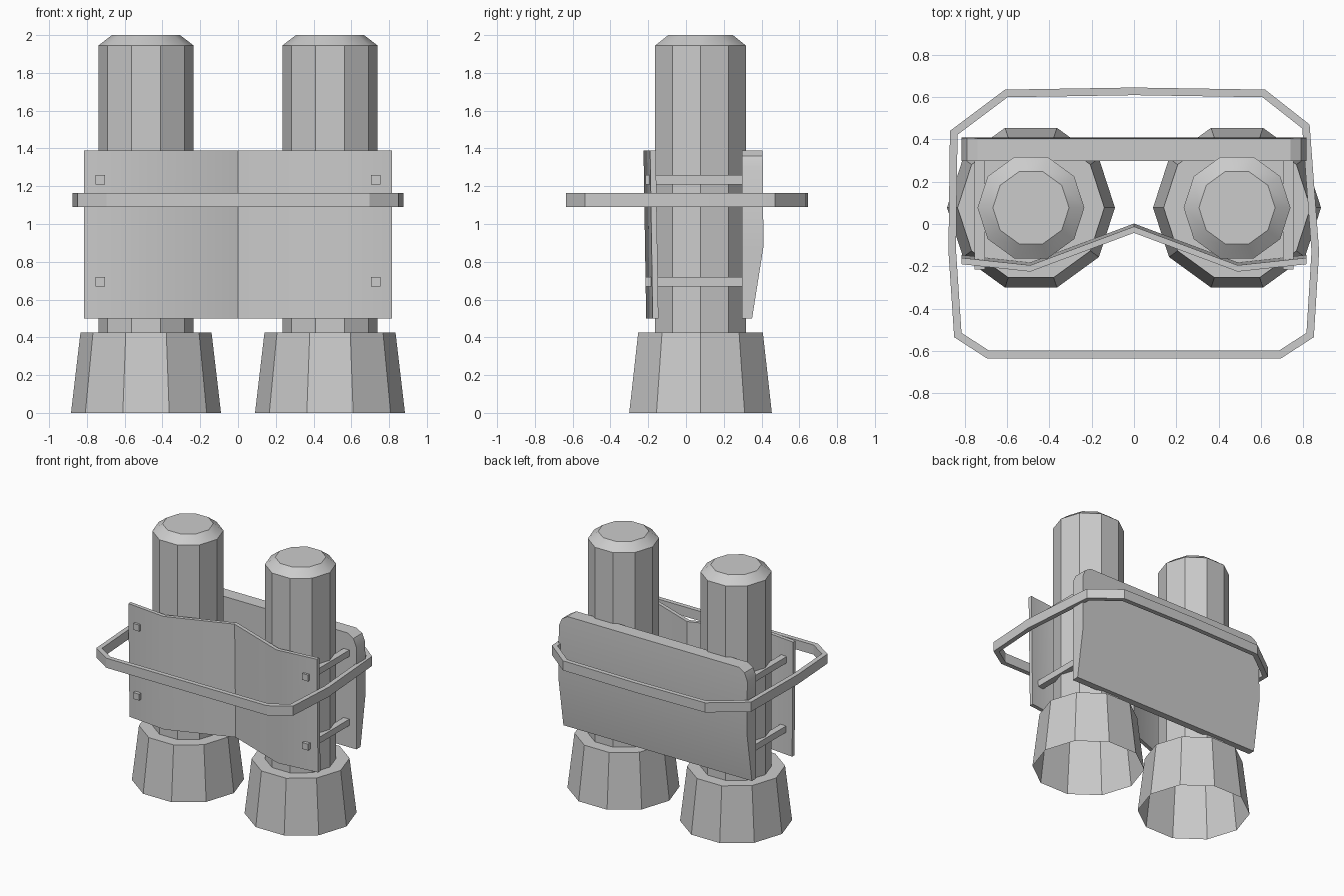
import bpy, bmesh, math
from mathutils import Vector

if "Cube" in bpy.data.objects:
    bpy.data.objects.remove(bpy.data.objects["Cube"])


def make(name, verts, faces, fix=True):
    me = bpy.data.meshes.new(name)
    me.from_pydata(verts, [], faces)
    if fix:
        bm = bmesh.new()
        bm.from_mesh(me)
        bmesh.ops.recalc_face_normals(bm, faces=bm.faces)
        bm.to_mesh(me)
        bm.free()
    ob = bpy.data.objects.new(name, me)
    bpy.context.collection.objects.link(ob)
    return ob


def loft(name, rings, cap_start=True, cap_end=True, loop=False, fix=True):
    """Skin a list of closed rings that all have the same point count."""
    n = len(rings[0])
    verts = [tuple(p) for r in rings for p in r]
    m = len(rings)
    faces = []
    for k in range(m if loop else m - 1):
        a, b = k * n, ((k + 1) % m) * n
        faces += [(a + i, a + (i + 1) % n, b + (i + 1) % n, b + i) for i in range(n)]
    if not loop:
        if cap_start:
            faces.append(tuple(reversed(range(n))))
        if cap_end:
            faces.append(tuple(range((m - 1) * n, m * n)))
    return make(name, verts, faces, fix)


# Ten-sided thruster tanks with open flared nozzles
profile = [(0.397, 0), (0.347, 0.425), (0.2525, 0.425), (0.2525, 1.945), (0.18, 2.0)]
for side, cx in (("left", -0.487), ("right", 0.487)):
    rings = [[(cx + r * math.cos(i * math.tau / 10), 0.077 + r * math.sin(i * math.tau / 10), z)
              for i in range(10)] for r, z in profile]
    loft(side + "_thruster", rings, cap_start=False, fix=False)

# Bent front plate, leaning slightly forward at the top
half = [(0, -0.035), (0.49, -0.218), (0.815, -0.183)]
line = [(-x, y) for x, y in reversed(half[1:])] + half
rings = []
for z, lean in ((0.5, 0.007), (1.39, -0.007)):
    rings.append([(x, y + lean, z) for x, y in line]
                 + [(x, y + 0.03 + lean, z) for x, y in reversed(line)])
loft("front_plate", rings)

# Back plate: rounded upper corners, thinner toward the bottom
stations = [(0.5, 0.815, 0.35), (0.88, 0.815, 0.41), (1.30, 0.815, 0.407),
            (1.36, 0.79, 0.406), (1.39, 0.74, 0.405)]
loft("back_plate", [[(-w, 0.297, z), (w, 0.297, z), (w, d, z), (-w, d, z)]
                    for z, w, d in stations])

# Square rods joining the two plates
for side, x in (("left", -0.73), ("right", 0.73)):
    for level, z in (("lower", 0.695), ("upper", 1.235)):
        sq = [(-0.025, -0.025), (0.025, -0.025), (0.025, 0.025), (-0.025, 0.025)]
        loft(f"{side}_{level}_rod", [[(x + a, y, z + b) for a, b in sq] for y in (-0.215, 0.31)])

# Flat strap hoop around everything, mitred at its corners
path = [(-0.61, 0.635), (-0.87, 0.44), (-0.877, -0.13), (-0.85, -0.535), (-0.695, -0.635),
        (0.695, -0.635), (0.85, -0.535), (0.875, -0.13), (0.83, 0.47), (0.62, 0.635), (0, 0.645)]
pts = [Vector(p) for p in path]
sections = []
for i, p in enumerate(pts):
    d1 = (p - pts[i - 1]).normalized()
    d2 = (pts[(i + 1) % len(pts)] - p).normalized()
    n1, n2 = Vector((-d1.y, d1.x)), Vector((-d2.y, d2.x))
    q = p + (n1 + n2) * (0.036 / (1 + n1.dot(n2)))
    sections.append([(p.x, p.y, 1.09), (p.x, p.y, 1.165), (q.x, q.y, 1.165), (q.x, q.y, 1.09)])
loft("strap_hoop", sections, loop=True)

# Soft shading that keeps the main facets crisp
for ob in bpy.context.collection.objects:
    ob.select_set(True)
    bpy.context.view_layer.objects.active = ob
bpy.ops.object.shade_smooth_by_angle(angle=math.radians(30))
